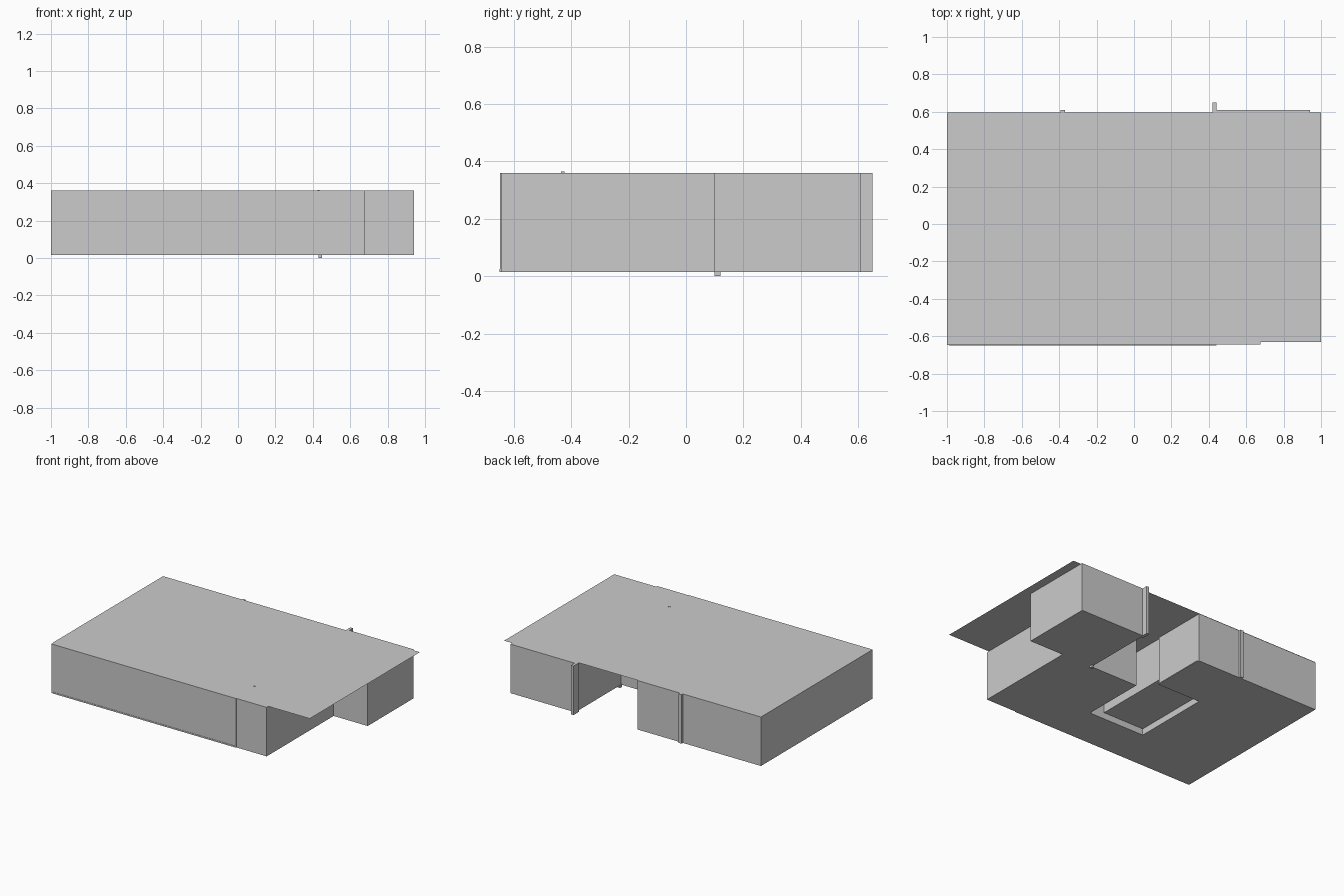
import bpy, bmesh

if "Cube" in bpy.data.objects:
    bpy.data.objects.remove(bpy.data.objects["Cube"])

BASE, TOP = 0.015, 0.36


def prism(name, outline, z0, z1):
    """Extrude a plan outline from z0 to z1."""
    bm = bmesh.new()
    face = bm.faces.new([bm.verts.new((x, y, z0)) for x, y in outline])
    if z1 > z0:
        ext = bmesh.ops.extrude_face_region(bm, geom=[face], use_keep_orig=True)
        verts = [v for v in ext["geom"] if isinstance(v, bmesh.types.BMVert)]
        bmesh.ops.translate(bm, verts=verts, vec=(0, 0, z1 - z0))
        bmesh.ops.recalc_face_normals(bm, faces=bm.faces)
    mesh = bpy.data.meshes.new(name)
    bm.to_mesh(mesh)
    bm.free()
    obj = bpy.data.objects.new(name, mesh)
    bpy.context.collection.objects.link(obj)
    return obj


def box(name, x0, x1, y0, y1, z0=BASE, z1=TOP):
    return prism(name, [(x0, y0), (x1, y0), (x1, y1), (x0, y1)], z0, z1)


# Main storey: two rear wings around an open courtyard
prism("main_storey", [
    (-1, -0.645), (0.675, -0.645), (0.675, 0.1), (0.94, 0.1),
    (0.94, 0.61), (0.435, 0.61), (0.435, 0.1), (0.065, 0.1),
    (0.065, -0.355), (-0.37, -0.355), (-0.37, 0.2), (-0.04, 0.2),
    (-0.04, 0.595), (-1, 0.595)], BASE, TOP)

# Room with a raised floor beside the courtyard passage
box("raised_room", -0.37, -0.05, -0.355, 0.2, 0.06, TOP)

# Paper-thin flat roof overhanging the right side
box("roof", -1, 1, -0.63, 0.595, 0.362, 0.362)

# Wall ends projecting at the back
box("rear_fin_large", 0.42, 0.44, 0.59, 0.65)
box("rear_fin_small", -0.392, -0.37, 0.59, 0.61)

# Front cladding and its low sill
box("front_cladding", -1, 0.44, -0.648, -0.64)
box("front_sill", -0.99, 0.44, -0.65, -0.64, BASE, 0.025)

# Low sill along the wing beside the passage
box("passage_sill", -0.045, -0.033, 0.2, 0.58, BASE, 0.022)

# Small roof peg and floor foot
box("roof_peg", 0.425, 0.437, -0.436, -0.424, 0.355, 0.365)
box("floor_foot", 0.43, 0.45, 0.1, 0.12, 0, 0.02)
